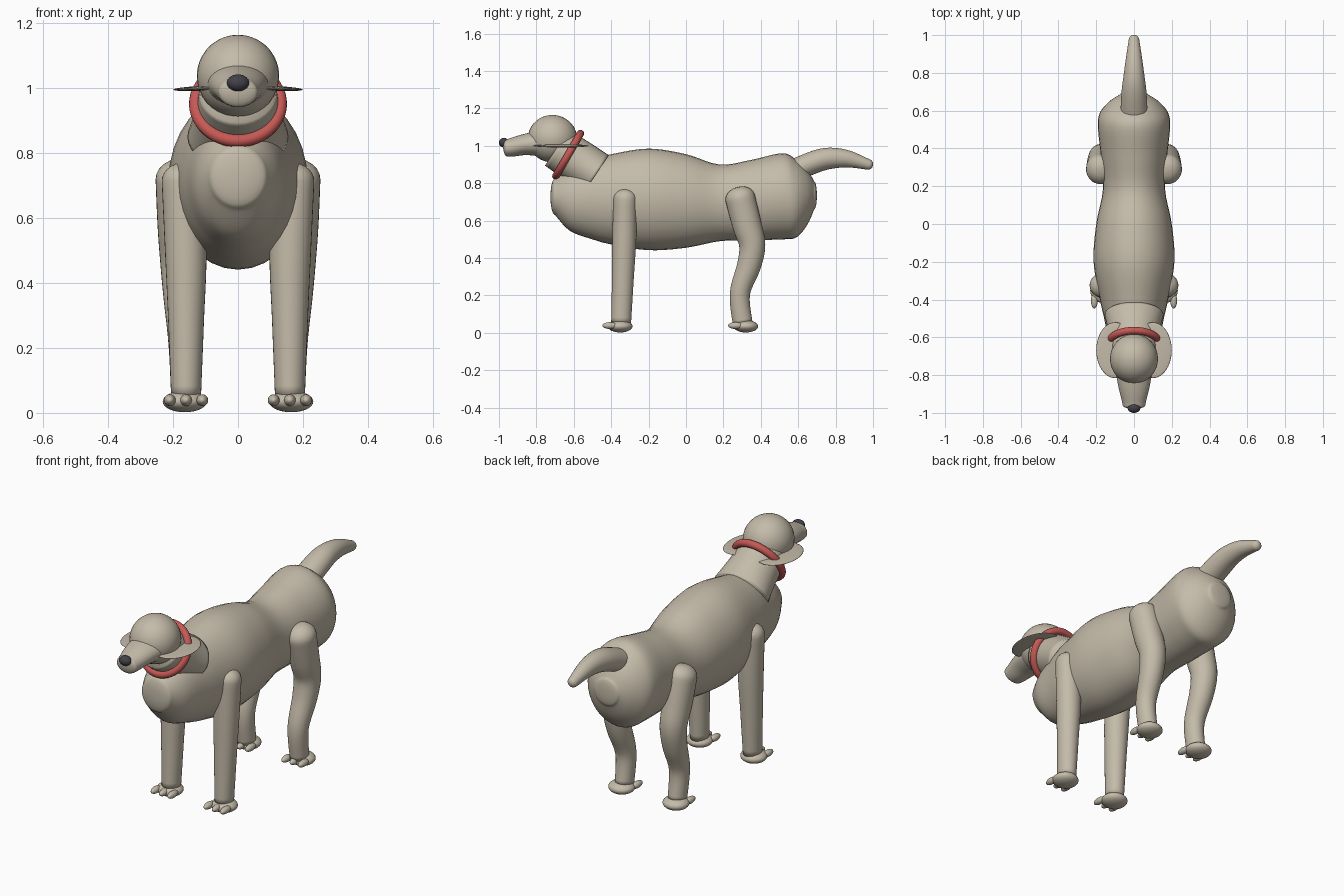
import bpy, bmesh, math
from mathutils import Vector, Matrix

if "Cube" in bpy.data.objects:
    bpy.data.objects.remove(bpy.data.objects["Cube"])


def material(name, color):
    m = bpy.data.materials.new(name)
    m.diffuse_color = (*color, 1)
    m.use_nodes = True
    m.node_tree.nodes["Principled BSDF"].inputs["Base Color"].default_value = m.diffuse_color
    return m


FUR = material("beige fur", (0.55, 0.495, 0.395))
RED = material("red collar", (0.56, 0.10, 0.09))
DARK = material("dark nose", (0.055, 0.053, 0.065))


def finish(bm, name, mat):
    bmesh.ops.recalc_face_normals(bm, faces=bm.faces)
    me = bpy.data.meshes.new(name)
    bm.to_mesh(me)
    bm.free()
    me.materials.append(mat)
    for p in me.polygons:
        p.use_smooth = True
    ob = bpy.data.objects.new(name, me)
    bpy.context.collection.objects.link(ob)
    return ob


def ellipsoid(name, center, radii, mat=FUR, rot=0.0):
    bm = bmesh.new()
    bmesh.ops.create_uvsphere(bm, u_segments=32, v_segments=18, radius=1)
    bm.transform(Matrix.Translation(center) @ Matrix.Rotation(rot, 4, 'Y')
                 @ Matrix.Diagonal((*radii, 1)))
    return finish(bm, name, mat)


def catmull(pts, steps):
    """Smooth a list of stations (x, y, z, rx, rv)."""
    out = []
    ext = [pts[0]] + pts + [pts[-1]]
    for i in range(1, len(ext) - 2):
        a, b, c, d = ext[i - 1:i + 3]
        for s in range(steps):
            t = s / steps
            out.append([0.5 * (2 * q + (r - p) * t + (2 * p - 5 * q + 4 * r - w) * t * t
                               + (3 * q - p - 3 * r + w) * t ** 3)
                        for p, q, r, w in zip(a, b, c, d)])
    return out + [list(pts[-1])]


def loft(name, pts, mat=FUR, domes=(0, 0), tangent=None, steps=5, sides=32):
    """Sweep elliptical sections along stations; domes = end cap lengths."""
    st = catmull(pts, steps)
    P = [Vector(s[:3]) for s in st]
    n = len(P)
    T = [Vector(tangent) if tangent else (P[min(i + 1, n - 1)] - P[max(i - 1, 0)]).normalized()
         for i in range(n)]
    rings = [(P[i], T[i], st[i][3], st[i][4]) for i in range(n)]

    def cap(i, sign, length):
        res = []
        for k in range(1, 6):
            a = k / 6 * math.pi / 2
            res.append((P[i] + T[i] * sign * length * math.sin(a), T[i],
                        st[i][3] * math.cos(a), st[i][4] * math.cos(a)))
        return res
    if domes[0]:
        rings = cap(0, -1, domes[0])[::-1] + rings
    if domes[1]:
        rings += cap(n - 1, 1, domes[1])
    bm = bmesh.new()
    loops = []
    for p, t, rx, rv in rings:
        v = t.cross(Vector((1, 0, 0))).normalized()
        u = v.cross(t).normalized()
        loops.append([bm.verts.new(p + u * rx * math.cos(a) + v * rv * math.sin(a))
                      for a in (2 * math.pi * k / sides for k in range(sides))])
    for A, B in zip(loops, loops[1:]):
        for k in range(sides):
            j = (k + 1) % sides
            bm.faces.new((A[k], A[j], B[j], B[k]))
    bm.faces.new(loops[0])
    bm.faces.new(loops[-1])
    return finish(bm, name, mat)


# Body: y, top, bottom, half width
body = [(-.70, .825, .63, .09), (-.62, .88, .545, .132), (-.50, .93, .50, .158),
        (-.40, .955, .473, .18), (-.20, .985, .442, .214), (0, .955, .455, .2),
        (.18, .90, .49, .165), (.35, .925, .495, .175), (.515, .96, .50, .191),
        (.59, .925, .51, .18), (.65, .87, .58, .13), (.685, .81, .66, .075)]
loft("body", [(0, y, (t + b) / 2, w, (t - b) / 2) for y, t, b, w in body],
     domes=(.025, .015), tangent=(0, 1, 0))

# Neck, head, muzzle, nose
loft("neck", [(0, -.48, .85, .156, .12), (0, -.57, .91, .135, .12), (0, -.69, .99, .118, .115)])
ellipsoid("head", (0, -.714, 1.038), (.127, .132, .127))
loft("muzzle", [(0, -.72, 1.015, .105, .08), (0, -.85, 1.008, .085, .058),
                (0, -.93, .992, .066, .05), (0, -.96, .988, .06, .046)], domes=(0, .018))
ellipsoid("nose", (0, -.974, 1.017), (.034, .026, .026), DARK)

# Collar
bpy.ops.mesh.primitive_torus_add(major_radius=.131, minor_radius=.02, major_segments=48,
                                 minor_segments=14, location=(0, -.63, .952),
                                 rotation=(math.radians(60), 0, 0))
collar = bpy.context.object
collar.name = "collar"
collar.data.materials.append(RED)
bpy.ops.object.shade_smooth()

# Tail
loft("tail", [(0, .58, .87, .072, .06), (0, .70, .918, .066, .06), (0, .78, .934, .056, .056),
              (0, .87, .929, .044, .045), (0, .975, .9, .028, .028)], domes=(0, .026))

# Ears, legs, paws and toes on both sides
for s, side in ((-1, "right"), (1, "left")):
    ellipsoid(f"ear_{side}", (s * .1, -.668, 1.0), (.1, .148, .008), rot=s * .04)
    loft(f"front_leg_{side}",
         [(s * .172, -.325, .715, .063, .063), (s * .161, -.33, .50, .064, .064),
          (s * .16, -.338, .28, .055, .058), (s * .16, -.347, .05, .046, .053)],
         domes=(.055, 0))
    loft(f"back_leg_{side}",
         [(s * .178, .29, .72, .076, .08), (s * .175, .325, .58, .073, .078),
          (s * .172, .354, .47, .068, .07), (s * .168, .337, .36, .062, .064),
          (s * .162, .288, .21, .052, .054), (s * .16, .303, .05, .046, .053)],
         domes=(.062, 0))
    for name, y in (("front", -.352), ("back", .32)):
        ellipsoid(f"{name}_paw_{side}", (s * .164, y, .035), (.068, .066, .033))
        for i in (-1, 0, 1):
            ellipsoid(f"{name}_toe_{side}_{i + 2}", (s * .16 + i * .05, y - .055, .039),
                      (.018, .04, .018))
